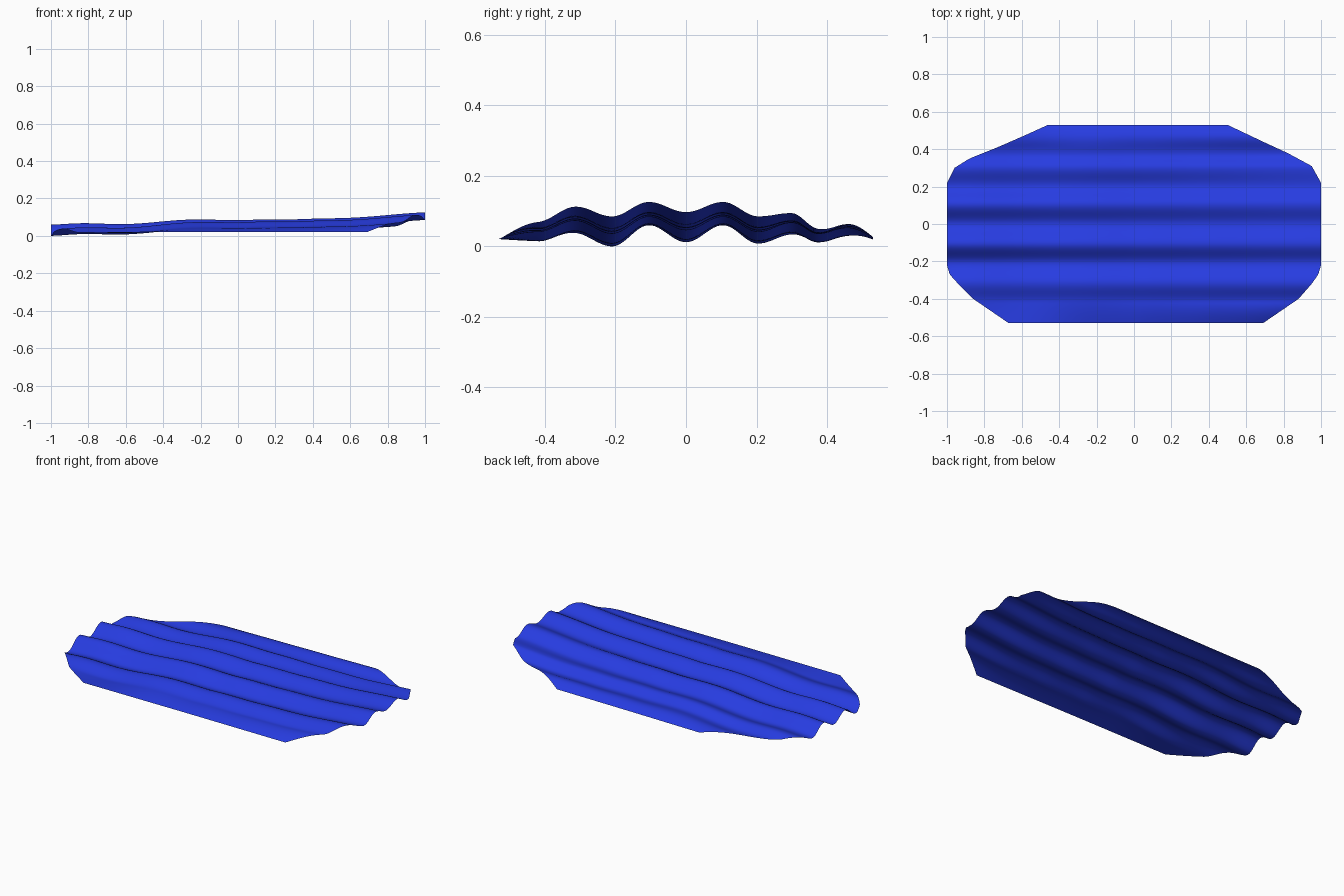
import bpy, bmesh, math

if "Cube" in bpy.data.objects:
    bpy.data.objects.remove(bpy.data.objects["Cube"])

# Ridge and valley lines across the sheet, with heights at left end, middle, right end
RIDGES = [
    (-.53, .020, .022, .020), (-.42, .008, .040, .078), (-.315, .035, .072, .115),
    (-.21, .000, .035, .085), (-.105, .060, .083, .126), (0, .012, .045, .097),
    (.105, .060, .083, .126), (.205, .008, .040, .085), (.30, .032, .066, .096),
    (.375, .006, .036, .058), (.46, .022, .052, .080), (.53, .015, .024, .030)]
# Outline: (y, x) along the left and right ends
LEFT = [(-.53, -.67), (-.40, -.86), (-.32, -.94), (-.27, -.985), (-.22, -1), (.22, -1),
        (.30, -.96), (.35, -.88), (.41, -.73), (.48, -.57), (.53, -.46)]
RIGHT = [(-.53, .69), (-.40, .88), (-.32, .95), (-.27, .985), (-.22, 1), (.22, 1),
         (.31, .95), (.38, .82), (.44, .69), (.53, .50)]
# Gentle sag along the length
SAG = [(-1, 0), (-.85, .004), (-.6, -.006), (-.25, .010), (.05, 0), (.35, -.008), (.6, -.012), (1, 0)]


def smooth(t):
    return .5 - .5 * math.cos(math.pi * t)


def interp(points, v, ease=lambda t: t):
    for (a, p), (b, q) in zip(points, points[1:]):
        if v <= b:
            return p + (q - p) * ease(max(0, (v - a) / (b - a)))
    return points[-1][1]


def height(x, y):
    k = next((i for i in range(len(RIDGES) - 1) if y <= RIDGES[i + 1][0]), len(RIDGES) - 2)
    a, b = RIDGES[k], RIDGES[k + 1]
    t = min(1, max(0, (y - a[0]) / (b[0] - a[0])))
    if k == 0:                        # front edge rolls down steeply
        t = math.sin(t * math.pi / 2)
    elif k == len(RIDGES) - 2:        # back edge rolls down steeply
        t = 1 - math.cos(t * math.pi / 2)
    else:
        t = smooth(t)
    left, mid, right = (a[i] + (b[i] - a[i]) * t for i in (1, 2, 3))
    z = mid + (right - mid) * x if x > 0 else mid + (mid - left) * x
    return z + interp(SAG, x, smooth) * min(1, (.53 - abs(y)) / .12)


# Corrugated sheet
NX, NY = 80, 120
bm = bmesh.new()
rows = []
for j in range(NY + 1):
    y = -.53 + 1.06 * j / NY
    x0, x1 = interp(LEFT, y), interp(RIGHT, y)
    rows.append([])
    for i in range(NX + 1):
        x = x0 + (x1 - x0) * i / NX
        rows[-1].append(bm.verts.new((x, y, height(x, y))))
for r, s in zip(rows, rows[1:]):
    for i in range(NX):
        bm.faces.new((r[i], r[i + 1], s[i + 1], s[i])).smooth = True
low = min(v.co.z for v in bm.verts)
for v in bm.verts:
    v.co.z -= low

mesh = bpy.data.meshes.new("corrugated_sheet")
bm.to_mesh(mesh)
bm.free()
sheet = bpy.data.objects.new("corrugated_sheet", mesh)
bpy.context.collection.objects.link(sheet)

# Blue finish
blue = bpy.data.materials.new("blue")
blue.diffuse_color = (.02, .045, .75, 1)
blue.use_nodes = True
blue.node_tree.nodes["Principled BSDF"].inputs["Base Color"].default_value = blue.diffuse_color
mesh.materials.append(blue)
